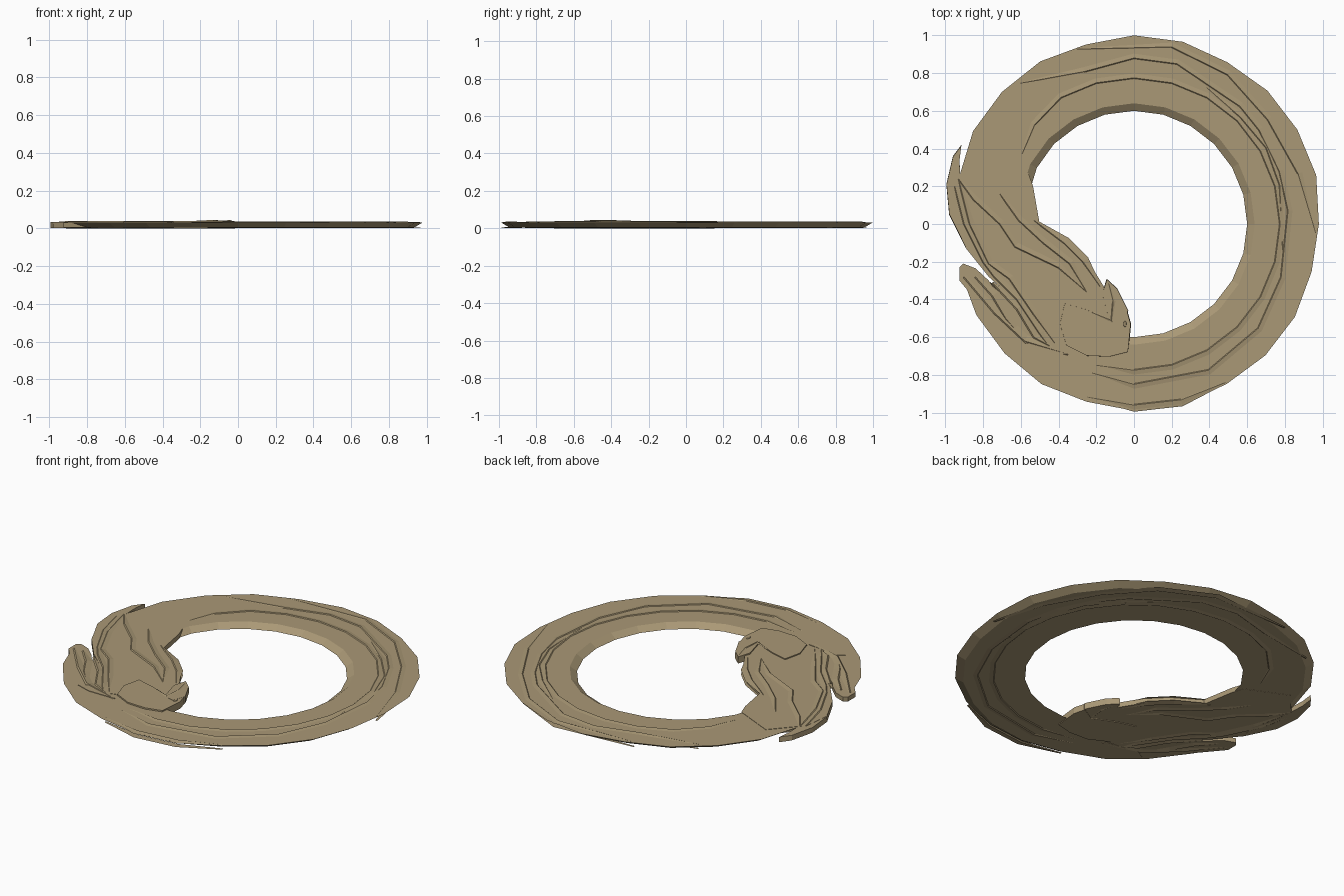
import bpy, bmesh
from math import sin, cos, radians
from mathutils import Vector

if "Cube" in bpy.data.objects:
    bpy.data.objects.remove(bpy.data.objects["Cube"], do_unlink=True)

# One aged bronze colour for everything
COLOUR = (0.40, 0.315, 0.18, 1)
bronze = bpy.data.materials.new("aged_bronze")
bronze.use_nodes = True
bronze.diffuse_color = COLOUR
bronze.node_tree.nodes["Principled BSDF"].inputs["Base Color"].default_value = COLOUR

TOP, BOTTOM = 0.032, 0.005


def polar(angle, radius):
    return Vector((cos(radians(angle)) * radius, sin(radians(angle)) * radius))


def finish(name, bm):
    bmesh.ops.recalc_face_normals(bm, faces=bm.faces)
    mesh = bpy.data.meshes.new(name)
    bm.to_mesh(mesh)
    bm.free()
    mesh.materials.append(bronze)
    obj = bpy.data.objects.new(name, mesh)
    bpy.context.collection.objects.link(obj)
    return obj


def loft(name, sections):
    """Closed solid through a row of equal cross-sections."""
    bm = bmesh.new()
    rows = [[bm.verts.new(p) for p in section] for section in sections]
    count = len(rows[0])
    for a, b in zip(rows, rows[1:]):
        for i in range(count):
            j = (i + 1) % count
            bm.faces.new((a[i], a[j], b[j], b[i]))
    bm.faces.new(rows[0])
    bm.faces.new(rows[-1])
    return finish(name, bm)


def plate(name, outline, low, high, top_scale=1.0):
    """Flat slab from an outline, with slightly sloped walls."""
    points = [Vector(p) for p in outline]
    middle = sum(points, Vector((0, 0))) / len(points)
    bm = bmesh.new()
    lower = [bm.verts.new((*p, low)) for p in points]
    upper = [bm.verts.new((*(middle + (p - middle) * top_scale), high)) for p in points]
    for i in range(len(points)):
        j = (i + 1) % len(points)
        bm.faces.new((lower[i], lower[j], upper[j], upper[i]))
    bm.faces.new(upper)
    bm.faces.new(lower[::-1])
    return finish(name, bm)


def ridge(name, path, width, height, top=TOP, bottom=BOTTOM):
    """Low fold, steep on one side and ramped on the other, on both faces."""
    points = [Vector(p) for p in path]
    for side, base, direction in (("upper", top, 1), ("lower", bottom, -1)):
        sections = []
        for i, p in enumerate(points):
            along = points[min(i + 1, len(points) - 1)] - points[max(i - 1, 0)]
            across = Vector((-along.y, along.x)).normalized()
            is_end = i in (0, len(points) - 1)
            rise = height * direction * (0.2 if is_end else 1)
            ramp = width * (0.2 if is_end else 1)
            sunk = base - 0.002 * direction
            sections.append([(*(p - across * 0.007), sunk),
                             (*p, base + rise),
                             (*(p + across * ramp), sunk)])
        loft(f"{name}_{side}", sections)


# Ring body, running clockwise from the neck round to the tail
outer = [.96, .985, .99, .995, .985, 1, 1, .99, 1, 1, 1, .98,
         .975, .985, .985, .98, .99, .99, .975, .98, .97, .965, .955]
inner = [.58, .595] + [.6] * 16 + [.62, .65, .70, .77, .89]
body = []
for i, (far, near) in enumerate(zip(outer, inner)):
    angle = 165 - 15 * i
    lip = 0.04 if i < 19 else 0.01
    body.append([(*polar(angle, far), TOP), (*polar(angle, near + lip), TOP),
                 (*polar(angle, near), BOTTOM), (*polar(angle, far - 0.045), BOTTOM)])
loft("ring_body", body)

# Rounded tip of the tail
plate("tail_tip", [(-.80, -.45), (-.925, -.3), (-.925, -.23), (-.905, -.21),
                   (-.84, -.235), (-.77, -.30), (-.70, -.40)], BOTTOM, TOP)

# Long folds flowing round the ring
folds = {
    "inner_fold": [(148, .70), (135, .745)] + [(120 - 15 * i, .775) for i in range(16)],
    "middle_fold": [(129, .96), (108, .85), (90, .88), (75, .88), (48, .84), (37, .83),
                    (20, .82), (5, .82), (-20, .83), (-40, .86), (-63, .87), (-90, .85), (-106, .82)],
    "outer_fold": [(108, .975), (78, .96), (58, .935), (38, .90), (17, .91), (-3, .965)],
    "side_fold": [(62, .82), (45, .80), (30, .81), (15, .80), (-10, .80)],
    "tail_fold": [(-60, .97), (-75, .965), (-90, .96), (-105, .95)],
}
for name, path in folds.items():
    ridge(name, [polar(*p) for p in path], 0.035, 0.004)

# Neck sweeping off the ring towards the head
plate("neck", [(-.56, .27), (-.535, .2), (-.5, 0), (-.34, -.1), (-.24, -.2), (-.155, -.34),
               (-.12, -.51), (-.2, -.6), (-.37, -.64), (-.44, -.66), (-.58, -.5), (-.68, -.36),
               (-.77, -.28), (-.89, -.13), (-.975, .05), (-.955, .21), (-.89, .28), (-.8, .38)],
      0.004, 0.034)

# Loose tuft behind the neck
plate("mane_tuft", [(-.915, .42), (-.96, .36), (-.995, .21), (-.98, .05), (-.89, -.13),
                    (-.86, .0), (-.92, .22), (-.925, .34)], 0.003, 0.033, 0.98)

# Mane strands along the neck and over the tail
strands = [
    [(-.93, .24), (-.85, .13), (-.71, 0), (-.63, -.12), (-.4, -.23), (-.25, -.36)],
    [(-.71, .16), (-.61, .02), (-.48, -.1), (-.34, -.21), (-.25, -.36)],
    [(-.53, .02), (-.37, -.1), (-.27, -.2), (-.18, -.33)],
    [(-.93, .24), (-.87, 0), (-.77, -.21), (-.66, -.29), (-.53, -.48), (-.42, -.63)],
    [(-.95, .2), (-.9, 0), (-.8, -.2), (-.74, -.28), (-.62, -.4), (-.5, -.58), (-.45, -.65)],
    [(-.84, -.28), (-.75, -.38), (-.68, -.5), (-.57, -.63)],
    [(-.9, -.28), (-.74, -.47), (-.58, -.62), (-.35, -.69)],
    [(-.75, -.31), (-.62, -.45), (-.53, -.6), (-.42, -.66)],
]
for i, path in enumerate(strands):
    ridge(f"mane_strand_{i + 1}", path, 0.035, 0.005, 0.034, 0.0045)

# Head, ear, jaw and eye
plate("head", [(-.37, -.42), (-.26, -.45), (-.12, -.51), (-.035, -.46), (-.015, -.53), (-.03, -.68),
               (-.13, -.705), (-.25, -.70), (-.36, -.645), (-.395, -.53)], 0, 0.04, 0.985)
plate("ear", [(-.17, -.37), (-.145, -.29), (-.09, -.34), (-.03, -.46), (-.06, -.54), (-.13, -.52)],
      0.002, 0.041, 0.97)
ridge("ear_fold", [(-.135, -.31), (-.11, -.41), (-.12, -.51), (-.22, -.47)], 0.02, 0.003, 0.041, 0.003)
plate("jaw", [(-.61, -.66), (-.56, -.63), (-.36, -.66), (-.34, -.69), (-.52, -.69)], 0.003, 0.035, 0.98)
plate("eye", [Vector((-.048, -.53)) + Vector((cos(a) * 0.01, sin(a) * 0.02))
              for a in (radians(45 * k) for k in range(8))], 0.036, 0.043, 0.7)
